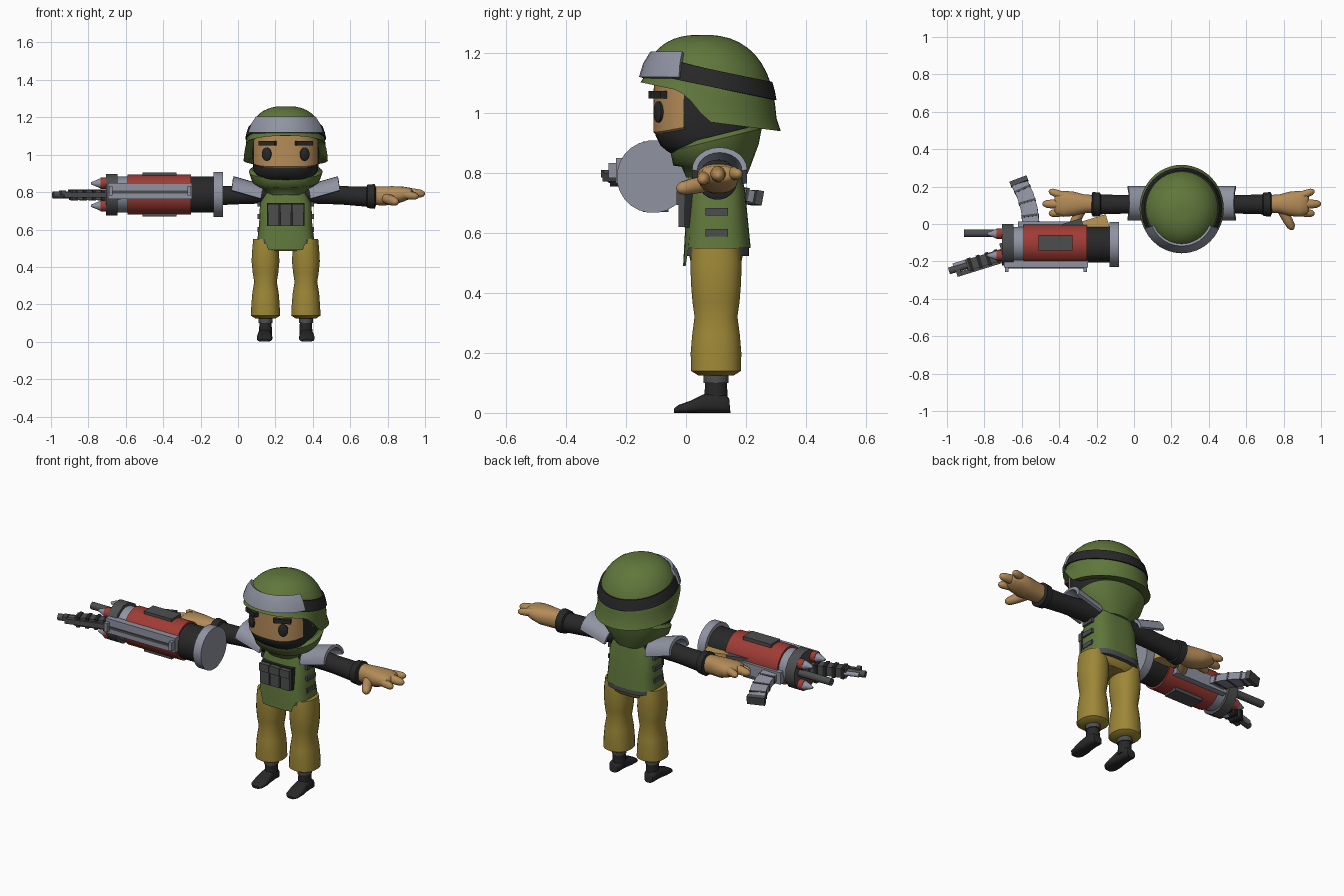
import bpy, bmesh
from math import sin, cos, pi, radians, copysign
from mathutils import Vector

cube = bpy.data.objects.get("Cube")
if cube:
    bpy.data.objects.remove(cube, do_unlink=True)


def material(name, *srgb):
    mat = bpy.data.materials.new(name)
    mat.use_nodes = True
    colour = [(c / 255) ** 2.2 for c in srgb] + [1]
    mat.diffuse_color = colour
    bsdf = mat.node_tree.nodes["Principled BSDF"]
    bsdf.inputs["Base Color"].default_value = colour
    bsdf.inputs["Roughness"].default_value = 0.8
    return mat


GREEN = material("olive green", 96, 118, 62)
MUSTARD = material("mustard cloth", 156, 134, 58)
STEEL = material("light steel", 142, 146, 160)
BLACK = material("black cloth", 44, 44, 45)
DARK = material("dark grey", 78, 79, 80)
SKIN = material("skin", 178, 138, 88)
RED = material("red paint", 158, 62, 56)
WOOD = material("pale wood", 186, 150, 88)

BODY_X, BODY_Y = 0.255, 0.1


def surface(name, rows, mat, closed=True, caps=True, thick=0, angle=40):
    """Skin a grid of points, row by row."""
    bm = bmesh.new()
    grid = [[bm.verts.new(p) for p in row] for row in rows]
    count = len(grid[0])
    for low, high in zip(grid, grid[1:]):
        for i in range(count if closed else count - 1):
            j = (i + 1) % count
            bm.faces.new((low[i], low[j], high[j], high[i]))
    if caps:
        bm.faces.new(grid[0][::-1])
        bm.faces.new(grid[-1])
    bmesh.ops.recalc_face_normals(bm, faces=bm.faces[:])
    if thick:
        bmesh.ops.solidify(bm, geom=bm.faces[:], thickness=thick)
        bmesh.ops.recalc_face_normals(bm, faces=bm.faces[:])
    mesh = bpy.data.meshes.new(name)
    bm.to_mesh(mesh)
    bm.free()
    mesh.materials.append(mat)
    mesh.shade_smooth()
    mesh.set_sharp_from_angle(angle=radians(angle))
    obj = bpy.data.objects.new(name, mesh)
    bpy.context.scene.collection.objects.link(obj)
    return obj


def power(value, n):
    return copysign(abs(value) ** (2 / n), value)


def loft(name, rings, mat, n=2, segs=20, **options):
    """Superellipse rings (centre, half width, half height) along a path."""
    centres = [Vector(r[0]) for r in rings]
    axis = (centres[-1] - centres[0]).normalized()
    up = Vector((0, 1, 0)) if abs(axis.z) > 0.9 else Vector((0, 0, 1))
    v = (up - axis * up.dot(axis)).normalized()
    u = v.cross(axis)
    grow = 2 ** 0.5 if segs == 4 else 1
    rows = []
    for centre, (_, ru, rv) in zip(centres, rings):
        turns = [2 * pi * (i + 0.5) / segs for i in range(segs)]
        rows.append([centre + u * power(cos(a), n) * ru * grow
                     + v * power(sin(a), n) * rv * grow for a in turns])
    return surface(name, rows, mat, **options)


def upright(name, x, y, rows, mat, n=2, **options):
    return loft(name, [((x, y, z), rx, ry) for z, rx, ry in rows], mat, n, **options)


def rod(name, a, b, r, mat, r_end=None, segs=20):
    end = r if r_end is None else r_end
    return loft(name, [(a, r, r), (b, end, end)], mat, segs=segs)


def box(name, centre, size, mat, turn=0):
    x, y, z = centre
    half = [s / 2 for s in size]
    obj = loft(name, [((0, 0, -half[2]), *half[:2]), ((0, 0, half[2]), *half[:2])], mat, segs=4)
    obj.location = (x, y, z)
    obj.rotation_euler.z = turn
    return obj


def interp(x, points):
    for (xa, ya), (xb, yb) in zip(points, points[1:]):
        if x <= xb:
            return ya + (yb - ya) * max(0, x - xa) / (xb - xa)
    return points[-1][1]


# Helmet shell, its cloth band and the goggles follow one dome shape
def dome(a, z, off=0):
    u = max(0, (z - 1) / 0.26)
    f = (1 - min(u, 1) ** 2.5) ** 0.4
    return Vector((BODY_X + (0.215 * f + off) * cos(a),
                   0.07 + 0.1 * (1.1 - z) + (0.22 * f + off) * sin(a), z))


def depth(a):
    return 0.075 + 0.22 * sin(a)


def rim(a):
    return interp(depth(a), [(-0.16, 1.105), (-0.02, 1.075), (0.01, 1.05), (0.065, 0.97), (0.3, 0.938)])


def band_height(a):
    return 1.135 - 0.21 * depth(a)


circle = [2 * pi * i / 48 for i in range(48)]
shell = [[dome(a, rim(a) + 0.01, -0.03) for a in circle],
         [dome(a, rim(a), 0.01) for a in circle]]
for k in range(1, 13):
    shell.append([dome(a, rim(a) + (1.259 - rim(a)) * sin(k / 12 * pi / 2)) for a in circle])
surface("helmet", shell, GREEN)
surface("helmet_band", [[dome(a, band_height(a) + h, off) for a in circle] for h, off in
                        ((-0.03, -0.01), (-0.03, 0.007), (0, 0.007), (0.03, 0.007), (0.03, -0.01))],
        BLACK, caps=False)
front_arc = [radians(204 + 132 * i / 12) for i in range(13)]
surface("goggles", [[dome(a, z, 0.018) for a in front_arc] for z in (1.12, 1.165, 1.205)],
        STEEL, closed=False, caps=False, thick=0.025)

# Head wrapped in a balaclava, with a face plate, eyes and brows
upright("balaclava", BODY_X, 0.07, [(0.85, 0.10, 0.09), (0.87, 0.145, 0.13), (0.89, 0.163, 0.155),
        (0.925, 0.174, 0.172), (1, 0.178, 0.174), (1.12, 0.175, 0.172)], BLACK, 2.4, segs=40)
face = []
for z, lift in ((0.93, 0), (0.936, 0.006), (1.02, 0.006), (1.1, 0.004)):
    arc = [radians(201 + 138 * i / 20) for i in range(21)]
    face.append([Vector((BODY_X + (0.177 + lift) * power(cos(a), 2.4),
                         0.07 + (0.173 + lift) * power(sin(a), 2.4),
                         z + 0.02 * abs(cos(a)) ** 4 * (z < 1))) for a in arc])
surface("face", face, SKIN, closed=False, caps=False)
for s, side in ((1, "left"), (-1, "right")):
    eye = upright(side + "_eye", 0, 0, [(-0.012, 0.027, 0.036), (0.008, 0.027, 0.036), (0.013, 0.02, 0.028)], BLACK)
    eye.location = (BODY_X + s * 0.1, -0.088, 1.003)
    eye.rotation_euler = (pi / 2, 0, s * radians(27))
    box(side + "_brow", (BODY_X + s * 0.097, -0.092, 1.06), (0.095, 0.03, 0.024), BLACK, s * radians(25))

# Scarf collar, tilted up toward the back
collar = upright("collar", BODY_X, BODY_Y, [(0.785, 0.10, 0.10), (0.82, 0.135, 0.115), (0.86, 0.18, 0.143),
                 (0.91, 0.197, 0.153), (0.925, 0.18, 0.14)], GREEN, 2.3, segs=32)
for v in collar.data.vertices:
    if v.co.z > 0.84:
        v.co.z += 0.25 * (v.co.y - BODY_Y)

# Vest with a front flap, belt and trousers seat
vest = upright("vest", BODY_X, 0.103, [(0.55, 0.152, 0.113), (0.62, 0.143, 0.106), (0.74, 0.138, 0.094),
               (0.81, 0.11, 0.08)], GREEN, 3, segs=32, caps=False)
for v in vest.data.vertices:
    if v.co.z < 0.56 and v.co.y < 0.05 and abs(v.co.x - BODY_X) < 0.1:
        v.co.z = 0.49
upright("belt", BODY_X, 0.103, [(0.523, 0.147, 0.108), (0.57, 0.147, 0.108)], DARK, 3, segs=32)
upright("trouser_seat", BODY_X, BODY_Y, [(0.485, 0.11, 0.07), (0.5, 0.145, 0.085), (0.55, 0.146, 0.095)], MUSTARD, 3)
for i in (-1, 0, 1):
    x = BODY_X + i * 0.066
    box("chest_pouch", (x, 0, 0.675), (0.058, 0.05, 0.11), DARK)
    box("pouch_flap", (x, -0.003, 0.715), (0.062, 0.056, 0.045), DARK)
box("pouch_panel", (BODY_X, 0.01, 0.68), (0.2, 0.03, 0.125), BLACK)

# Limbs, mirrored about the body
for s, side in ((1, "left"), (-1, "right")):
    def at(d, y, z):
        return (BODY_X + s * d, y, z)

    for z in (0.6, 0.67, 0.735):
        box(side + "_vest_loop", at(0.142, 0.103, z), (0.018, 0.075, 0.025), DARK)

    hip = BODY_X + s * 0.108
    upright(side + "_trouser_leg", hip, BODY_Y, [
        (0.125, 0.055, 0.06), (0.14, 0.079, 0.084), (0.2, 0.076, 0.085), (0.26, 0.071, 0.08),
        (0.32, 0.061, 0.072), (0.37, 0.069, 0.079), (0.43, 0.075, 0.084), (0.5, 0.071, 0.086),
        (0.55, 0.066, 0.08)], MUSTARD, 2.3, segs=24)
    upright(side + "_ankle", hip, BODY_Y, [(0.03, 0.036, 0.04), (0.1, 0.033, 0.037), (0.13, 0.036, 0.04)], BLACK)
    upright(side + "_ankle_cuff", hip, BODY_Y, [(0.1, 0.038, 0.043), (0.13, 0.038, 0.043)], DARK)
    shoe = [(-0.04, 0.022, 0.007), (-0.025, 0.038, 0.013), (0.02, 0.042, 0.021), (0.06, 0.037, 0.031),
            (0.1, 0.034, 0.034), (0.135, 0.034, 0.03), (0.146, 0.026, 0.024)]
    loft(side + "_shoe", [((hip + s * 0.005, y, h), w, h) for y, w, h in shoe], BLACK, 2.8)

    # Arm, cuff and hand
    sleeve = [(0.08, 0.8, 0.06), (0.2, 0.79, 0.054), (0.3, 0.783, 0.05), (0.44, 0.775, 0.054)]
    loft(side + "_sleeve", [(at(d, 0.105, z), r, r) for d, z, r in sleeve], BLACK)
    cuff = [(0.43, 0.05), (0.437, 0.063), (0.475, 0.067), (0.483, 0.05)]
    loft(side + "_cuff", [(at(d, 0.105, 0.777), r, r) for d, r in cuff], BLACK)
    palm = [(0.47, 0.78, 0.048, 0.05), (0.52, 0.78, 0.05, 0.052), (0.58, 0.782, 0.066, 0.05),
            (0.63, 0.79, 0.07, 0.04), (0.67, 0.795, 0.058, 0.028), (0.68, 0.795, 0.04, 0.016)]
    loft(side + "_palm", [(at(d, 0.108, z), w, h) for d, z, w, h in palm], SKIN, 2.3)
    fingers = [("index", (0.62, 0.065, 0.79), (0.71, 0.055, 0.775), 0.024),
               ("middle", (0.62, 0.105, 0.8), (0.745, 0.108, 0.79), 0.027),
               ("little", (0.62, 0.145, 0.8), (0.71, 0.178, 0.795), 0.023),
               ("thumb", (0.54, 0.07, 0.765), (0.595, -0.03, 0.745), 0.028)]
    for finger, start, end, r in fingers:
        a, b = Vector(at(*start)), Vector(at(*end))
        loft(side + "_" + finger, [(a.lerp(b, t), r * k, r * k) for t, k in
                                   ((0, 1), (0.5, 0.95), (0.82, 0.8), (0.95, 0.5), (1, 0.2))], SKIN, segs=12)

    # Half-pipe shoulder guard, flaring up outward
    arc = [pi * i / 12 for i in range(13)]
    guard = [[at(d + 0.012 * (1 - sin(a)), 0.112 + 0.092 * cos(a), z + 0.075 * sin(a)) for a in arc]
             for d, z in ((0.12, 0.765), (0.278, 0.81))]
    surface(side + "_shoulder_guard", guard, STEEL, closed=False, caps=False, thick=0.018)

# Launcher drum along x
GUN_Y, GUN_Z = -0.11, 0.787


def drum(name, x_start, x_end, r, mat, segs=24):
    rod(name, (x_start, GUN_Y, GUN_Z), (x_end, GUN_Y, GUN_Z), r, mat, segs=segs)


drum("launcher_end_disc", -0.13, -0.08, 0.121, STEEL)
drum("launcher_rear_drum", -0.26, -0.12, 0.098, BLACK)
drum("launcher_red_drum", -0.59, -0.25, 0.108, RED)
drum("launcher_steel_neck", -0.65, -0.58, 0.096, STEEL)
drum("launcher_front_ring", -0.705, -0.645, 0.115, DARK, 12)
for s in (1, -1):
    box("drum_plate", (-0.42, -0.1, GUN_Z + s * 0.108), (0.18, 0.085, 0.02), DARK)
    for t in (1, -1):
        y, z = GUN_Y + t * 0.058, GUN_Z + s * 0.06
        rod("rocket_body", (-0.69, y, z), (-0.735, y, z), 0.03, RED, segs=14)
        rod("rocket_tip", (-0.735, y, z), (-0.785, y, z), 0.027, STEEL, 0.006, segs=14)
box("front_rail", (-0.47, -0.213, 0.807), (0.45, 0.04, 0.085), STEEL)
box("front_rail_lip", (-0.47, -0.22, 0.8), (0.41, 0.035, 0.015), DARK)
box("back_rail", (-0.45, -0.005, 0.76), (0.34, 0.035, 0.07), STEEL)
for x in (-0.68, -0.26):
    box("rail_stop", (x, -0.235, 0.807), (0.02, 0.045, 0.05), STEEL)
rod("side_barrel", (-0.68, -0.05, 0.795), (-0.91, -0.05, 0.795), 0.021, DARK, segs=12)

# Rifle lying on its side, running diagonally through the drum
along = Vector((-1, -0.31, 0)).normalized()
across = Vector((-along.y * -1, -along.x, 0))
origin = Vector((-0.55, -0.115, 0.785))


def rifle_box(name, start, end, height, width, mat, offset=0, lift=0):
    shift = origin + across * offset + Vector((0, 0, lift))
    loft(name, [(shift + along * t, height, width) for t in (start, end)], mat, segs=4)


rifle_box("rifle_receiver", -0.3, 0.16, 0.06, 0.028, DARK)
rifle_box("rifle_handguard", 0.15, 0.36, 0.03, 0.026, DARK)
rifle_box("rifle_top_rail", 0.14, 0.41, 0.012, 0.014, DARK, -0.032)
rifle_box("rifle_stock", -0.43, -0.29, 0.042, 0.026, WOOD)
rifle_box("front_sight", 0.4, 0.425, 0.022, 0.012, DARK, -0.022, 0.012)
for k in range(4):
    rifle_box("handguard_rib", 0.18 + k * 0.05, 0.2 + k * 0.05, 0.036, 0.03, BLACK)
rod("rifle_muzzle", origin + along * 0.34, origin + along * 0.46, 0.019, DARK, segs=12)
rod("rifle_gas_tube", origin + along * 0.34 + across * 0.02, origin + along * 0.43 + across * 0.02, 0.013, STEEL, segs=10)

# Curved magazine with ribs and a base plate
path = [Vector(p) for p in ((-0.55, 0, 0.765), (-0.56, 0.08, 0.75), (-0.58, 0.15, 0.735), (-0.61, 0.215, 0.72))]
loft("magazine", [(p, 0.045, 0.02) for p in path], STEEL, segs=4)
for p, q in zip(path, path[1:]):
    loft("magazine_rib", [(p.lerp(q, t), 0.047, 0.023) for t in (0.45, 0.6)], DARK, segs=4)
loft("magazine_base", [(path[-1], 0.049, 0.024), (path[-1] + Vector((-0.009, 0.024, -0.005)), 0.049, 0.024)], DARK, segs=4)
